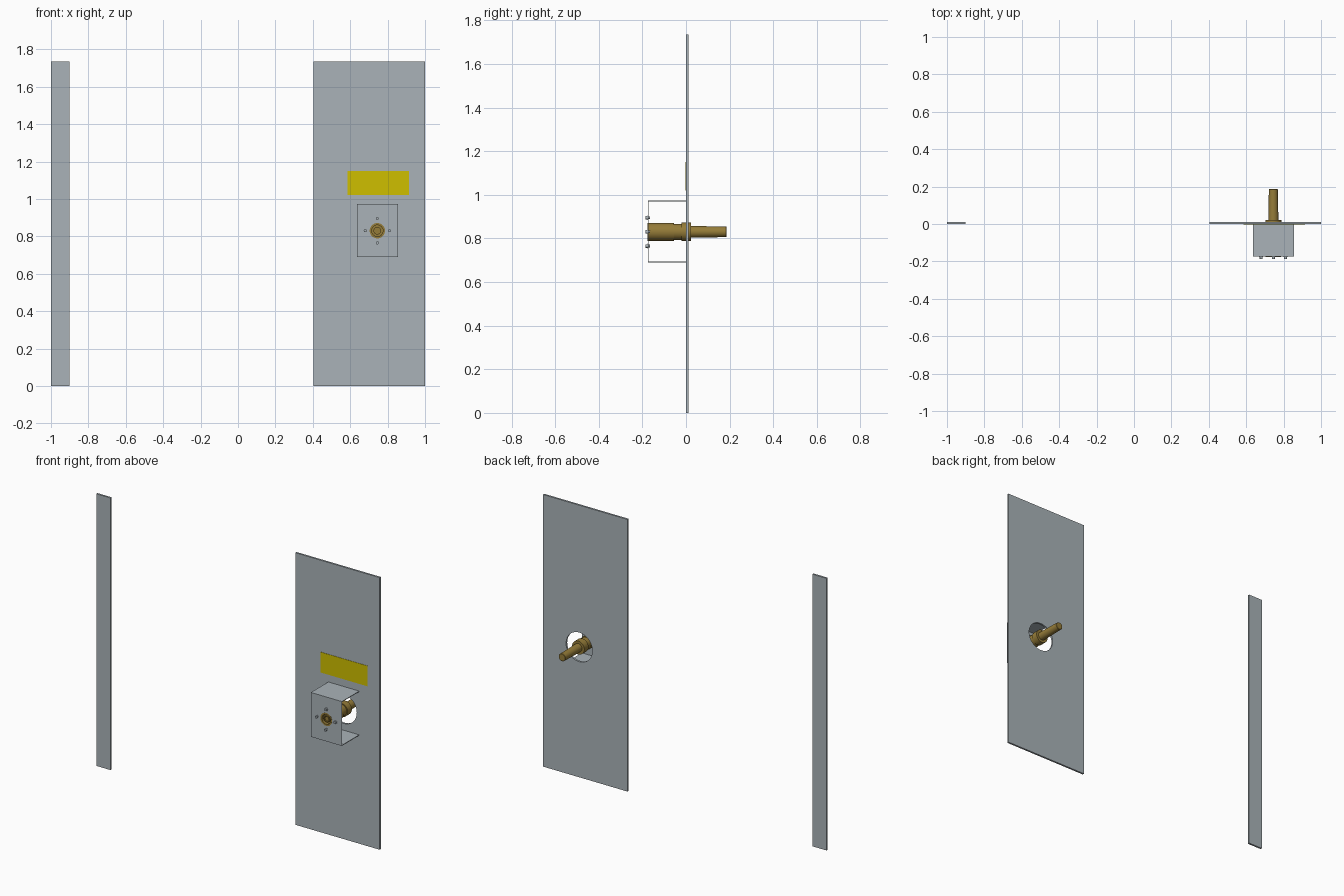
import bpy, bmesh, math
from mathutils import Matrix, Vector

if "Cube" in bpy.data.objects:
    bpy.data.objects.remove(bpy.data.objects["Cube"])


def material(name, rgb):
    m = bpy.data.materials.new(name)
    m.use_nodes = True
    m.diffuse_color = (*rgb, 1)
    m.node_tree.nodes["Principled BSDF"].inputs["Base Color"].default_value = (*rgb, 1)
    return m


steel = material("steel grey", (0.40, 0.45, 0.48))
yellow = material("label yellow", (0.62, 0.52, 0.0))
brass = material("brass", (0.30, 0.20, 0.04))

CX, CZ = 0.745, 0.83      # shaft axis
THICK = 0.012             # panel thickness
FRONT = -0.175            # bracket front face


def finish(name, bm, mat, smooth=False):
    bmesh.ops.recalc_face_normals(bm, faces=bm.faces)
    me = bpy.data.meshes.new(name)
    bm.to_mesh(me)
    bm.free()
    ob = bpy.data.objects.new(name, me)
    bpy.context.collection.objects.link(ob)
    me.materials.append(mat)
    if smooth:
        bpy.ops.object.select_all(action="DESELECT")
        ob.select_set(True)
        bpy.context.view_layer.objects.active = ob
        bpy.ops.object.shade_smooth_by_angle()
    return ob


def box(name, lo, hi, mat):
    lo, hi = Vector(lo), Vector(hi)
    bm = bmesh.new()
    bmesh.ops.create_cube(bm, size=1, matrix=Matrix.Translation((lo + hi) / 2)
                          @ Matrix.Diagonal((*(hi - lo), 1)))
    return finish(name, bm, mat)


def turned(name, profile, mat, x=CX, z=CZ, sides=48):
    """Revolve (radius, y) points about an axis parallel to y."""
    bm = bmesh.new()
    verts = [bm.verts.new((x + r, y, z)) for r, y in profile]
    edges = [bm.edges.new(pair) for pair in zip(verts, verts[1:])]
    bmesh.ops.spin(bm, geom=verts + edges, cent=(x, 0, z), axis=(0, 1, 0),
                   angle=math.tau, steps=sides, use_duplicate=False)
    bmesh.ops.remove_doubles(bm, verts=bm.verts, dist=0.00001)
    return finish(name, bm, mat, True)


def cut_hole(ob, radius, y):
    cutter = turned(ob.name + "_cutter", [(0, y - 0.03), (radius, y - 0.03),
                                          (radius, y + 0.03), (0, y + 0.03)], steel)
    cutter.hide_render = True
    cutter.hide_viewport = True
    mod = ob.modifiers.new("hole", "BOOLEAN")
    mod.object = cutter
    mod.solver = "EXACT"


# Flat panels
box("narrow_panel", (-1, 0, 0), (-0.9, THICK, 1.735), steel)
panel = box("wide_panel", (0.405, 0, 0), (1, THICK, 1.735), steel)
cut_hole(panel, 0.093, 0)
box("label_plate", (0.585, -0.002, 1.02), (0.915, 0, 1.15), yellow)

# Open-sided bracket: bent sheet swept across x
bm = bmesh.new()
t, low, high = 0.004, 0.69, 0.973
outline = [(0, low), (FRONT, low), (FRONT, high), (0, high), (0, high - t),
           (FRONT + t, high - t), (FRONT + t, low + t), (0, low + t)]
face = bm.faces.new([bm.verts.new((0.637, y, z)) for y, z in outline])
swept = bmesh.ops.extrude_face_region(bm, geom=[face])["geom"]
bmesh.ops.translate(bm, vec=(0.218, 0, 0),
                    verts=[v for v in swept if isinstance(v, bmesh.types.BMVert)])
bracket = finish("bracket", bm, steel)
cut_hole(bracket, 0.0395, FRONT)

# Brass spindle: sleeve with recessed front, collar and tapered tip
turned("spindle", [(0, -0.165), (0.015, -0.165), (0.015, -0.172), (0.02, -0.172),
                   (0.02, -0.155), (0.03, -0.155), (0.03, -0.176), (0.041, -0.176),
                   (0.041, -0.055), (0.037, -0.055), (0.037, -0.02), (0.043, -0.02),
                   (0.043, 0.022), (0.027, 0.022), (0.024, 0.184), (0.022, 0.186),
                   (0, 0.186)], brass)

# Bolts around the spindle
for i, side in enumerate(("left", "top", "right", "bottom")):
    a = i * math.pi / 2
    bx, bz = CX + 0.065 * math.cos(a), CZ + 0.065 * math.sin(a)
    turned("bolt_" + side, [(0, -0.186), (0.008, -0.186), (0.008, -0.177),
                            (0.011, -0.177), (0.011, FRONT), (0.006, FRONT),
                            (0.006, -0.165), (0, -0.165)], steel, bx, bz, 16)
